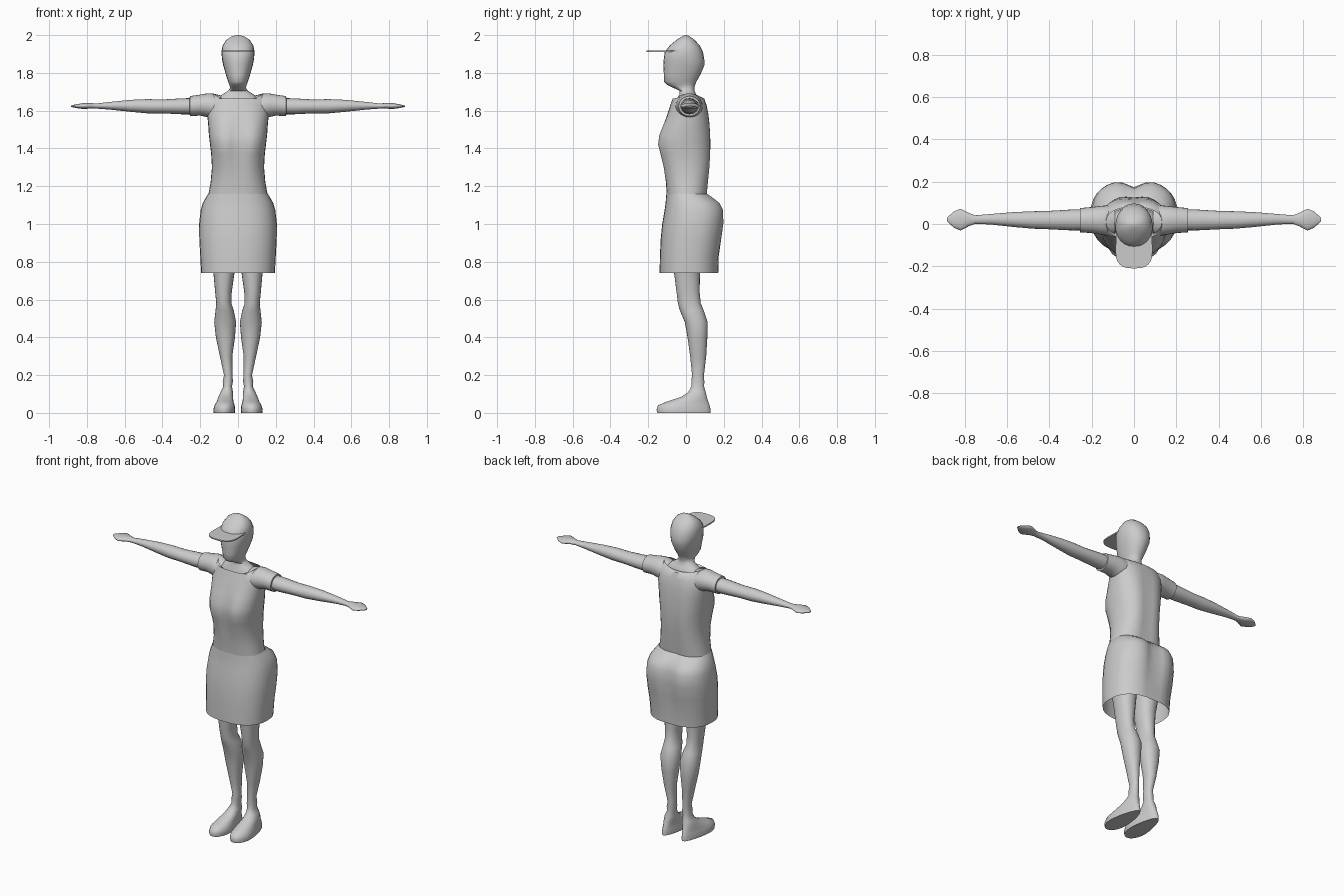
import bpy
import bmesh
import math

cube = bpy.data.objects.get("Cube")
if cube:
    bpy.data.objects.remove(cube, do_unlink=True)

# Single matte clay colour
clay = bpy.data.materials.new("light_grey")
clay.use_nodes = True
clay.diffuse_color = (.6, .6, .6, 1)
clay.node_tree.nodes["Principled BSDF"].inputs["Base Color"].default_value = clay.diffuse_color


def finish(name, bm, mirrored=False, angle=50):
    """Turn a bmesh into a smooth shaded object, optionally mirrored across x."""
    bmesh.ops.recalc_face_normals(bm, faces=bm.faces[:])
    mesh = bpy.data.meshes.new(name)
    bm.to_mesh(mesh)
    bm.free()
    mesh.materials.append(clay)
    obj = bpy.data.objects.new(name, mesh)
    bpy.context.collection.objects.link(obj)
    if mirrored:
        obj.modifiers.new("Mirror", 'MIRROR').use_mirror_merge = False
    bpy.ops.object.select_all(action='DESELECT')
    obj.select_set(True)
    bpy.context.view_layer.objects.active = obj
    bpy.ops.object.shade_smooth_by_angle(angle=math.radians(angle))
    return obj


def power(value, exponent):
    return math.copysign(abs(value) ** exponent, value)


def loft(rows, along='Z', sides=32, fullness=2.0, caps=(True, True), adjust=None):
    """Join rounded sections; a row is station, low/high of both cross axes,
    then optional front and back groove depths on the centre line."""
    bm = bmesh.new()
    rings = []
    for station, a0, a1, b0, b1, *grooves in rows:
        front, back = grooves or (0, 0)
        ring = []
        for i in range(sides):
            angle = math.tau * i / sides
            c, s = math.cos(angle), math.sin(angle)
            a = (a0 + a1) / 2 + (a1 - a0) / 2 * power(c, 2 / fullness)
            b = (b0 + b1) / 2 + (b1 - b0) / 2 * power(s, 2 / fullness)
            dent = math.exp(-(a / .05) ** 2)
            b += dent * (front if s < 0 else -back) * abs(s)
            point = (a, b, station) if along == 'Z' else (station, a, b)
            ring.append(bm.verts.new(adjust(*point) if adjust else point))
        rings.append(ring)
    for low, high in zip(rings, rings[1:]):
        for i in range(sides):
            j = (i + 1) % sides
            bm.faces.new((low[i], low[j], high[j], high[i]))
    for ring, wanted in zip((rings[0], rings[-1]), caps):
        if wanted:
            bm.faces.new(ring)
    return bm


def centred(rows):
    """Expand rows given as height, half width, front, back, grooves."""
    return [(z, -half, half, *rest) for z, half, *rest in rows]


# Skirt: open hem, full seat with a centre cleft
skirt_rows = centred([
    (.74, .195, -.14, .175, 0, .005),
    (.83, .2, -.138, .18, 0, .012),
    (.92, .205, -.134, .197, 0, .025),
    (1.0, .206, -.126, .209, 0, .035),
    (1.07, .198, -.114, .209, 0, .04),
    (1.11, .187, -.108, .19, 0, .035),
    (1.14, .17, -.106, .15, 0, .02),
    (1.16, .158, -.104, .118, 0, .01),
])
finish("skirt", loft(skirt_rows, fullness=2.4, caps=(False, False)))


# Shirt body: shaped bust, spine groove, scooped neckline
def scoop(x, y, z):
    if z > 1.68:
        z -= .045 * max(0, 1 - (x / .135) ** 2) * (1 if y < 0 else .5)
    return x, y, z


shirt_rows = centred([
    (1.1, .165, -.1, .11, 0, .01),
    (1.15, .158, -.105, .118, .003, .012),
    (1.22, .145, -.113, .126, .008, .014),
    (1.3, .138, -.13, .136, .016, .016),
    (1.37, .142, -.15, .14, .028, .016),
    (1.42, .148, -.164, .141, .035, .016),
    (1.47, .154, -.156, .139, .03, .015),
    (1.53, .158, -.128, .133, .016, .012),
    (1.58, .163, -.104, .126, .006, .01),
    (1.63, .163, -.083, .113, 0, .005),
    (1.665, .152, -.07, .096, 0, 0),
    (1.692, .132, -.06, .08, 0, 0),
])
finish("shirt", loft(shirt_rows, fullness=2.3, caps=(True, False), adjust=scoop))

# Neck and head in one continuous form
head_rows = centred([
    (1.61, .135, -.055, .075),
    (1.66, .115, -.05, .07),
    (1.685, .085, -.035, .055),
    (1.705, .052, -.034, .044),
    (1.72, .042, -.065, .045),
    (1.737, .046, -.1, .048),
    (1.755, .053, -.117, .056),
    (1.79, .064, -.117, .076),
    (1.84, .078, -.12, .097),
    (1.87, .084, -.118, .097),
    (1.91, .088, -.113, .09),
    (1.945, .081, -.086, .073),
    (1.975, .062, -.05, .045),
    (1.993, .034, -.022, .02),
    (2.0, .008, -.006, .005),
])
finish("neck_and_head", loft(head_rows, sides=24, fullness=2.2))

# Cap brim: thin plate with rounded front corners
brim = bmesh.new()
outline = [(.085, -.04)]
for step in range(13):
    turn = math.pi * step / 12
    outline.append((.087 * power(math.cos(turn), .7), -.13 - .08 * power(math.sin(turn), .8)))
outline.append((-.085, -.04))
plate = brim.faces.new([brim.verts.new((x, y, 1.911)) for x, y in outline])
lifted = bmesh.ops.extrude_face_region(brim, geom=[plate])["geom"]
bmesh.ops.translate(brim, vec=(0, 0, .008),
                    verts=[v for v in lifted if isinstance(v, bmesh.types.BMVert)])
finish("cap_brim", brim, angle=30)

# Sleeves, ending in a small step down to the arm
sleeve_rows = [
    (.09, -.05, .085, 1.57, 1.68),
    (.13, -.055, .088, 1.555, 1.69),
    (.16, -.05, .085, 1.565, 1.692),
    (.2, -.043, .08, 1.574, 1.685),
    (.255, -.039, .075, 1.571, 1.677),
    (.256, -.028, .066, 1.582, 1.665),
]
finish("sleeves", loft(sleeve_rows, along='X', sides=24, caps=(False, False)), True)

# Bare arms tapering to flat mitten hands
arm_rows = [
    (.2, -.03, .068, 1.58, 1.668),
    (.3, -.03, .068, 1.581, 1.665),
    (.4, -.025, .062, 1.586, 1.659),
    (.48, -.022, .06, 1.586, 1.661),
    (.57, -.014, .056, 1.594, 1.657),
    (.68, -.002, .047, 1.606, 1.646),
    (.75, .001, .041, 1.611, 1.638),
    (.78, -.01, .052, 1.611, 1.64),
    (.82, -.031, .072, 1.609, 1.64),
    (.85, -.018, .06, 1.613, 1.635),
    (.873, .002, .04, 1.617, 1.63),
    (.883, .012, .03, 1.62, 1.627),
]
finish("arms", loft(arm_rows, along='X', sides=20), True)


# Legs with shoes; the shoe narrows toward the heel
def shape_shoe(x, y, z):
    blend = max(0, min(1, (.11 - z) / .06))
    reach = max(0, min(1, (.12 - y) / .2))
    width = 1 - blend * .4 * (1 - reach)
    return .062 + (x - .062) * width, y, z


leg_rows = [
    (0, .012, .135, -.152, .13),
    (.018, .01, .136, -.156, .13),
    (.04, .013, .13, -.148, .125),
    (.06, .018, .12, -.1, .118),
    (.085, .022, .108, -.025, .11),
    (.11, .027, .093, .012, .104),
    (.14, .032, .078, .028, .096),
    (.165, .027, .081, .028, .097),
    (.2, .029, .074, .032, .095),
    (.3, .03, .096, .022, .107),
    (.4, .016, .117, .008, .113),
    (.48, .01, .126, -.006, .115),
    (.54, .022, .119, -.032, .095),
    (.58, .035, .115, -.043, .078),
    (.64, .033, .121, -.05, .072),
    (.74, .019, .13, -.063, .074),
    (.95, .004, .165, -.08, .1),
]
finish("legs", loft(leg_rows, sides=24, fullness=2.15, adjust=shape_shoe), True)
